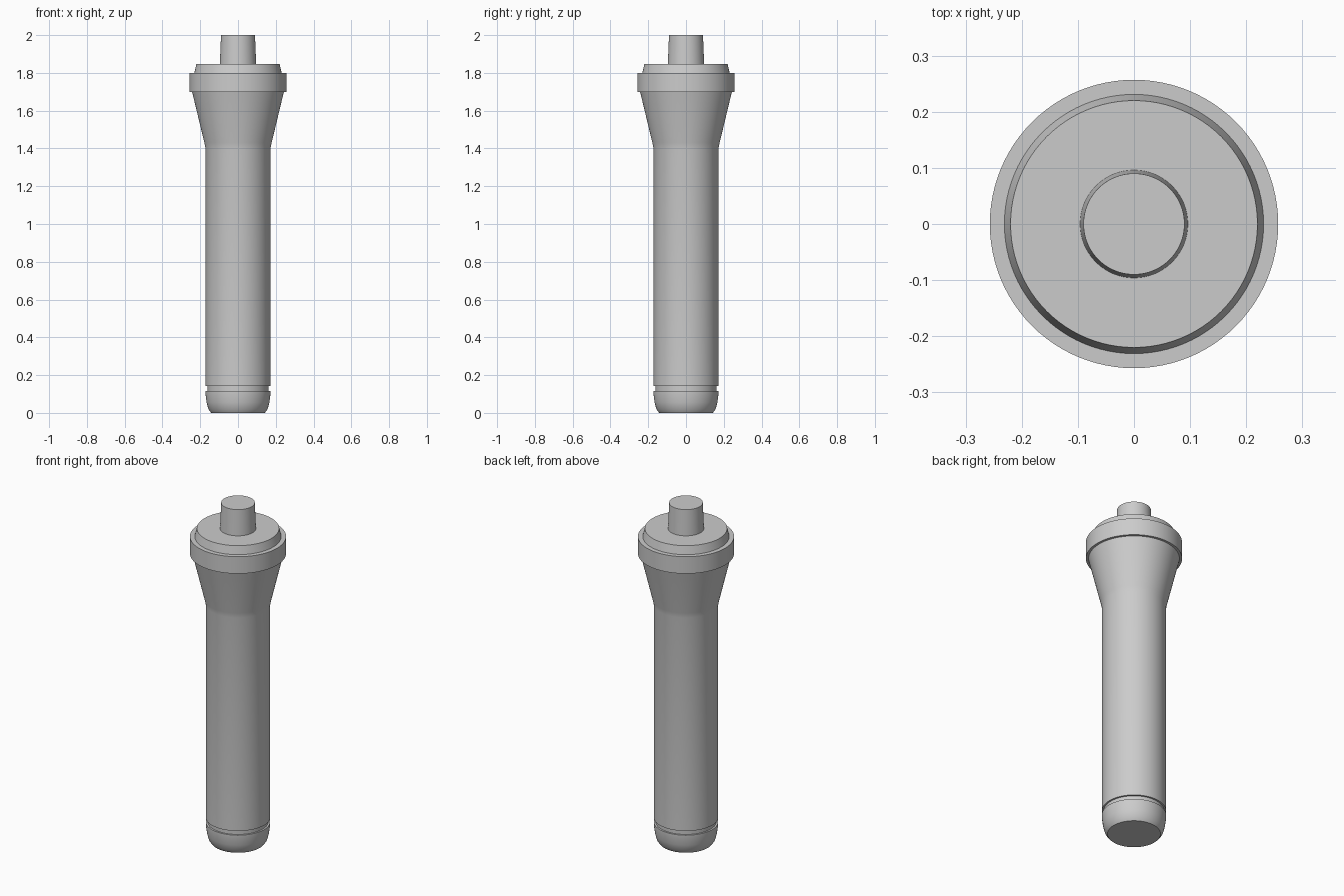
import bpy
import bmesh
import math

cube = bpy.data.objects.get("Cube")
if cube:
    bpy.data.objects.remove(cube, do_unlink=True)

SIDES = 96

metal = bpy.data.materials.new("grey_metal")
metal.use_nodes = True
grey = (0.6, 0.6, 0.6, 1)
metal.diffuse_color = grey
metal.node_tree.nodes["Principled BSDF"].inputs["Base Color"].default_value = grey


def lathe(name, profile):
    """Turn a (radius, height) profile around z, closing both ends."""
    bm = bmesh.new()
    rings = []
    for r, z in profile:
        rings.append([bm.verts.new((r * math.cos(math.tau * i / SIDES),
                                    r * math.sin(math.tau * i / SIDES), z))
                      for i in range(SIDES)])
    for low, high in zip(rings, rings[1:]):
        for i in range(SIDES):
            j = (i + 1) % SIDES
            bm.faces.new((low[i], low[j], high[j], high[i]))
    bm.faces.new(rings[0][::-1])
    bm.faces.new(rings[-1])
    mesh = bpy.data.meshes.new(name)
    bm.to_mesh(mesh)
    bm.free()
    mesh.materials.append(metal)
    obj = bpy.data.objects.new(name, mesh)
    bpy.context.collection.objects.link(obj)
    bpy.ops.object.select_all(action="DESELECT")
    obj.select_set(True)
    bpy.context.view_layer.objects.active = obj
    bpy.ops.object.shade_smooth_by_angle(angle=math.radians(25))
    return obj


# Rounded foot, ring groove, straight shaft and flared neck
lathe("shaft", [(0.142, 0), (0.157, 0.02), (0.166, 0.055), (0.172, 0.1),
                (0.172, 0.117), (0.162, 0.117), (0.162, 0.142), (0.172, 0.142),
                (0.172, 1.4), (0.178, 1.43), (0.243, 1.7)])

# Wide band above the neck
lathe("rim_band", [(0.257, 1.7), (0.257, 1.8)])

# Tapered step on the band
lathe("top_collar", [(0.231, 1.8), (0.22, 1.848)])

# Slim tapered pin at the tip
lathe("tip_pin", [(0.096, 1.848), (0.09, 2.0)])
